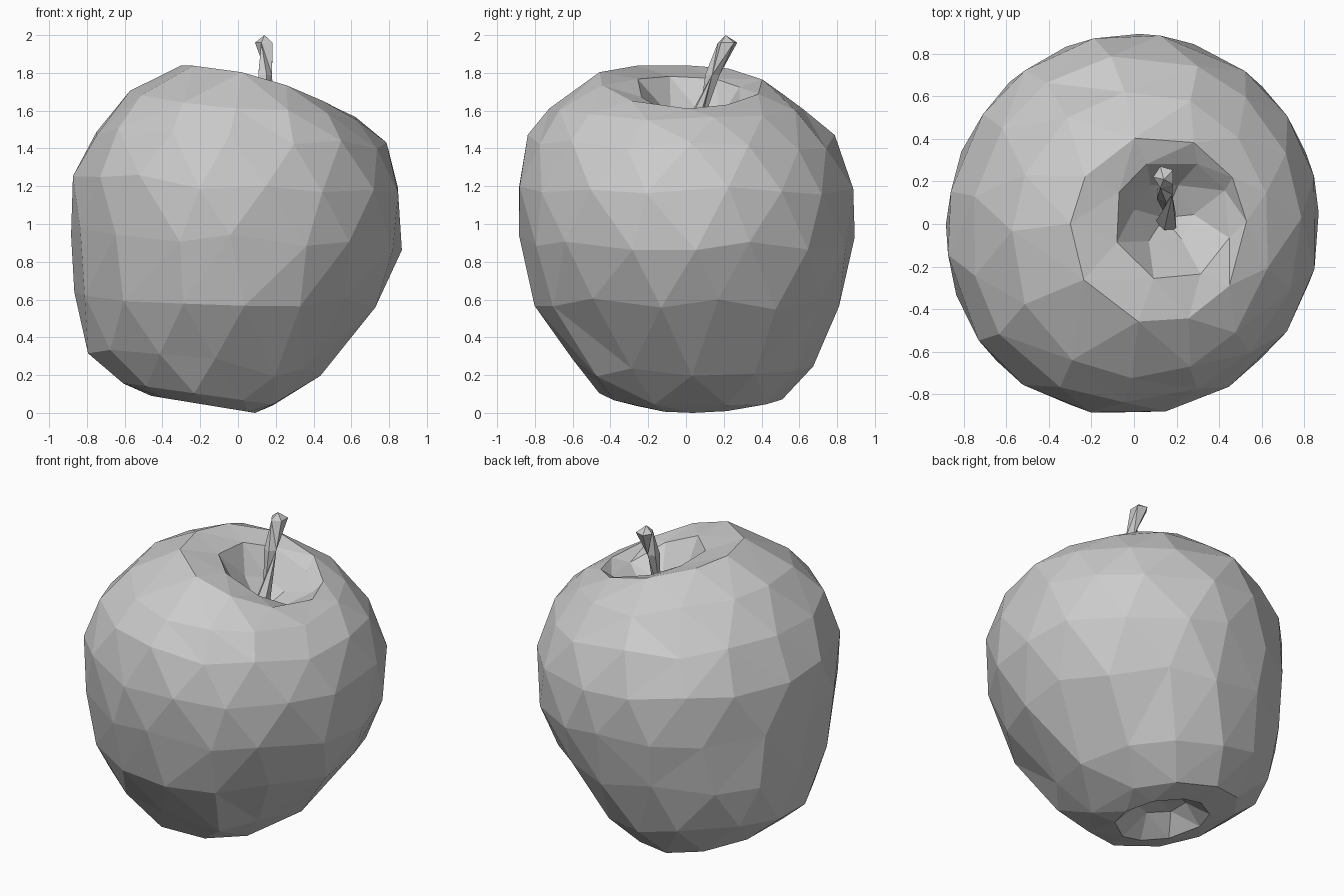
import bpy, bmesh, math, random

cube = bpy.data.objects.get("Cube")
if cube:
    bpy.data.objects.remove(cube, do_unlink=True)
rng = random.Random(11)

grey = bpy.data.materials.new("plain_grey")
grey.use_nodes = True
colour = (0.6, 0.6, 0.6, 1)
grey.diffuse_color = colour
grey.node_tree.nodes["Principled BSDF"].inputs["Base Color"].default_value = colour


def bridge(bm, a, b):
    """Triangulate between two closed rings, always taking the shorter diagonal."""
    na, nb, i, j = len(a), len(b), 0, 0
    while i < na or j < nb:
        a0, a1, b0, b1 = a[i % na], a[(i + 1) % na], b[j % nb], b[(j + 1) % nb]
        shorter = (a1.co - b0.co).length <= (a0.co - b1.co).length
        if j >= nb or (i < na and shorter):
            tri = (a0, a1, b0)
            i += 1
        else:
            tri = (a0, b1, b0)
            j += 1
        if len(set(tri)) == 3:
            bm.faces.new(tri)


def loft(name, rings, wobble):
    """Skin ovals: sides, z at left and right, front and back rise, x range, y range."""
    bm = bmesh.new()
    loops = []
    for k, (n, zl, zr, front, back, x0, x1, y0, y1) in enumerate(rings):
        loop = []
        body = n > 10
        for i in range(n):
            t = math.tau * (i + 0.5 * (k % 2) + rng.uniform(-wobble, wobble)) / n
            c, s = math.cos(t), math.sin(t)
            # Body rings are a touch wider and wander up and down for irregular facets
            grow = 1.01 if body else 1
            dz = rng.uniform(-wobble, wobble) * 0.2 if body else 0
            # The upper body bulges toward one front corner
            if body and zl > 0.8:
                grow += 0.045 * max(0, -(c + s) / math.sqrt(2)) ** 4
            rise = front if s < 0 else back
            loop.append(bm.verts.new((
                (x0 + x1) / 2 + grow * c * (x1 - x0) / 2,
                (y0 + y1) / 2 + grow * s * (y1 - y0) / 2,
                (zl + zr) / 2 + c * (zr - zl) / 2 + rise * s * s + dz)))
        loops.append(loop)
    for a, b in zip(loops, loops[1:]):
        bridge(bm, a, b)
    mesh = bpy.data.meshes.new(name)
    bm.to_mesh(mesh)
    bm.free()
    mesh.materials.append(grey)
    obj = bpy.data.objects.new(name, mesh)
    bpy.context.collection.objects.link(obj)
    return obj


# Fruit skin, from the dimple underneath to the hollow around the stem
loft("fruit_body", [
    (1, .17, .17, 0, 0, -.18, -.18, .03, .03),
    (6, .19, .13, 0, 0, -.34, -.05, -.11, .16),
    (10, .09, .0, 0, 0, -.46, .09, -.26, .33),
    (10, .16, .04, 0, -.03, -.63, .22, -.46, .51),
    (13, .33, .2, 0, -.01, -.8, .43, -.6, .67),
    (15, .62, .57, 0, 0, -.86, .73, -.8, .81),
    (16, .95, .88, 0, 0, -.865, .86, -.865, .885),
    (16, 1.25, 1.17, 0, 0, -.86, .865, -.88, .885),
    (15, 1.5, 1.4, 0, 0, -.75, .78, -.82, .79),
    (13, 1.69, 1.54, .02, .01, -.56, .64, -.71, .62),
    (10, 1.84, 1.61, .055, .01, -.3, .53, -.47, .42),
    (8, 1.78, 1.56, .07, .01, -.1, .46, -.27, .31),
    (6, 1.6, 1.48, 0, 0, .0, .28, -.1, .2),
    (1, 1.42, 1.42, 0, 0, .14, .14, .03, .03),
], 0.16)

# Stem, leaning back and flaring at its tip
loft("stem", [
    (1, 1.4, 1.4, 0, 0, .15, .15, .0, .0),
    (5, 1.45, 1.45, 0, 0, .1, .21, -.05, .06),
    (5, 1.79, 1.79, 0, 0, .1, .18, .1, .18),
    (5, 1.96, 1.96, 0, 0, .09, .195, .165, .275),
    (1, 2.0, 2.0, 0, 0, .14, .14, .21, .21),
], 0.05)
